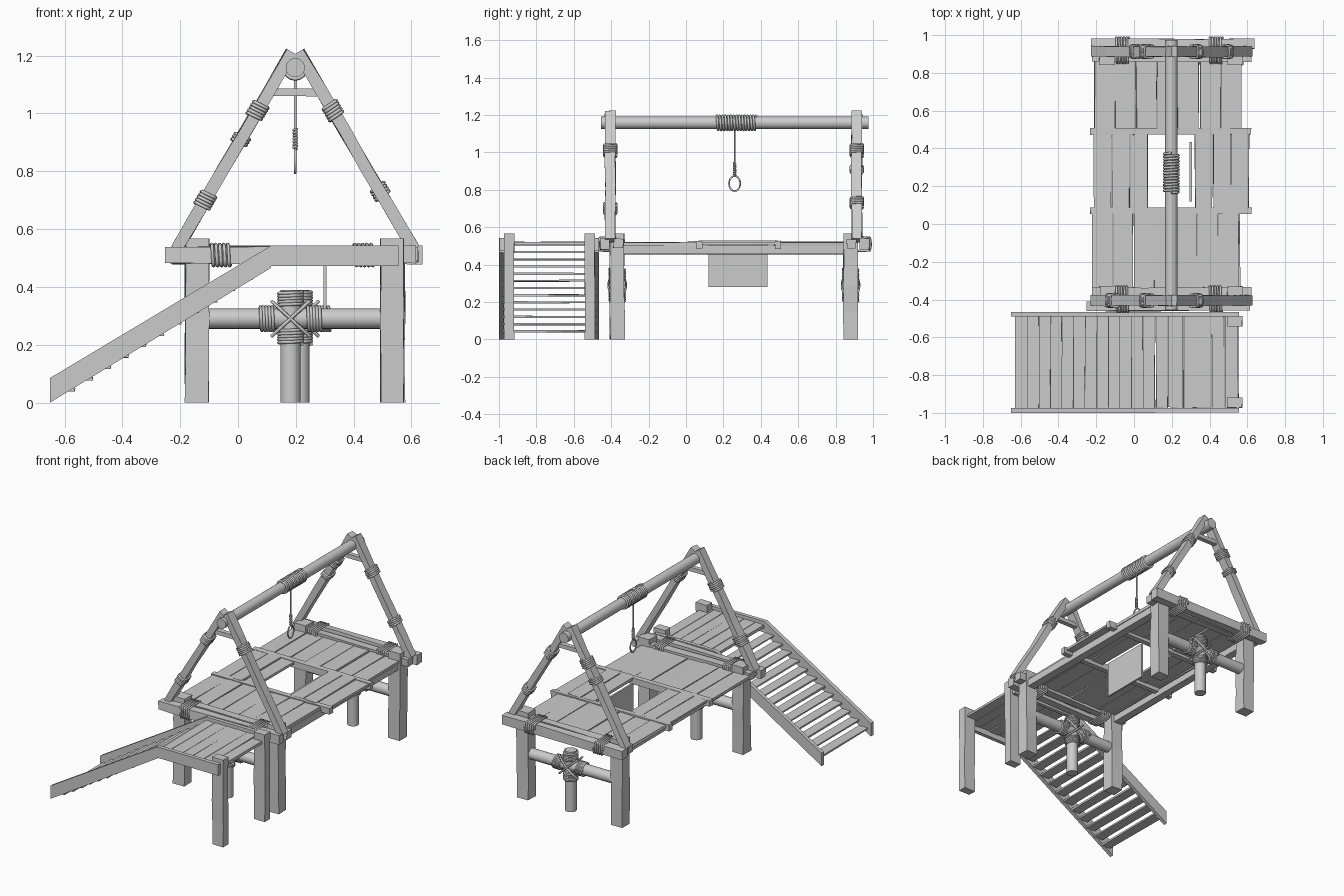
import bpy, bmesh, math, random
from mathutils import Vector as V

if "Cube" in bpy.data.objects:
    bpy.data.objects.remove(bpy.data.objects["Cube"])

random.seed(4)


def mesh_obj(name, bm):
    bmesh.ops.recalc_face_normals(bm, faces=bm.faces)
    me = bpy.data.meshes.new(name)
    bm.to_mesh(me)
    bm.free()
    ob = bpy.data.objects.new(name, me)
    bpy.context.collection.objects.link(ob)
    return ob


def beam(name, p0, p1, side, w, h, j=0.003, cuts=0):
    """Rough-hewn timber from p0 to p1; w is measured along 'side', h across it."""
    p0, p1 = V(p0), V(p1)
    d = (p1 - p0).normalized()
    s = V(side).normalized()
    t = d.cross(s).normalized()
    bm = bmesh.new()
    rings = []
    for i in range(cuts + 2):
        p = p0.lerp(p1, i / (cuts + 1))
        ring = []
        for a, b in ((-1, -1), (1, -1), (1, 1), (-1, 1)):
            r = random.uniform
            co = p + s * (a * w / 2 + r(-j, j)) + t * (b * h / 2 + r(-j, j))
            ring.append(bm.verts.new(co))
        rings.append(ring)
    for a, b in zip(rings, rings[1:]):
        for k in range(4):
            bm.faces.new((a[k], a[(k + 1) % 4], b[(k + 1) % 4], b[k]))
    bm.faces.new(rings[0])
    bm.faces.new(rings[-1])
    return mesh_obj(name, bm)


def box(name, x, y, z, j=(0, 0, 0)):
    bm = bmesh.new()
    bmesh.ops.create_cube(bm, size=1)
    for v in bm.verts:
        for k, (lo, hi) in enumerate((x, y, z)):
            v.co[k] = (hi if v.co[k] > 0 else lo) + random.uniform(-j[k], j[k])
    return mesh_obj(name, bm)


def log(name, p0, p1, r):
    p0, p1 = V(p0), V(p1)
    bpy.ops.mesh.primitive_cylinder_add(vertices=20, radius=r, depth=(p1 - p0).length,
                                        location=(p0 + p1) / 2)
    ob = bpy.context.object
    ob.name = name
    ob.rotation_mode = 'QUATERNION'
    ob.rotation_quaternion = (p1 - p0).to_track_quat('Z', 'Y')
    bpy.ops.object.shade_smooth_by_angle()


def rope(name, pts, r=0.006, cyclic=False):
    cu = bpy.data.curves.new(name, 'CURVE')
    cu.dimensions = '3D'
    cu.bevel_depth = r
    cu.bevel_resolution = 1
    cu.use_fill_caps = True
    sp = cu.splines.new('POLY')
    sp.points.add(len(pts) - 1)
    for q, p in zip(sp.points, pts):
        q.co = (*p, 1)
    sp.use_cyclic_u = cyclic
    bpy.context.collection.objects.link(bpy.data.objects.new(name, cu))


def coil(name, c, u, v, ru, rv, length, turns, square=0.0, r=0.006):
    """Rope wound around the axis u x v; square > 0 follows a boxy section."""
    c, u, v = V(c), V(u).normalized(), V(v).normalized()
    w = u.cross(v)
    n = 16 * turns
    pts = []
    for i in range(n + 1):
        a = i / 16 * math.tau
        ca, sa = math.cos(a), math.sin(a)
        k = 1 / max(abs(ca), abs(sa)) ** square
        pts.append(c + u * ru * k * ca + v * rv * k * sa + w * length * (i / n - 0.5))
    rope(name, pts, r)


X, Y, Z = V((1, 0, 0)), V((0, 1, 0)), V((0, 0, 1))
CX = 0.198

# main posts
for x in (-0.142, 0.535):
    for y in (-0.368, 0.88):
        beam("main_post", (x, y, 0), (x, y, 0.568), X, 0.082, 0.076, 0.003, 3)

# long side bearers under the deck
for x in (-0.145, 0.535):
    beam("side_bearer", (x, -0.40, 0.478), (x, 0.91, 0.478), X, 0.05, 0.045)

# deck planks in three rows, with the trapdoor opening in the middle one
rows = (("front", -0.41, 0.06, ((-0.225, 0.556, 7),)),
        ("middle", 0.07, 0.49, ((-0.215, 0.075, 3), (0.32, 0.61, 3))),
        ("rear", 0.49, 0.885, ((-0.212, 0.57, 7),)))
for row, y0, y1, spans in rows:
    for a, b, n in spans:
        w = (b - a) / n
        for i in range(n):
            dz = random.uniform(0, 0.006) + (0.004 if row == "middle" else 0)
            box(row + "_deck_plank", (a + i * w + 0.002, a + (i + 1) * w - 0.002), (y0, y1),
                (0.502 + dz, 0.518 + dz), (0.003, 0.006, 0.002))

# cross battens at the plank seams
for y in (0.07, 0.49):
    box("deck_batten", (-0.23, 0.62), (y - 0.017, y + 0.017), (0.485, 0.527), (0.005, 0.003, 0.002))

# hanging trapdoor
box("trapdoor", (0.295, 0.307), (0.12, 0.435), (0.28, 0.51))

# end beams, A-frames, lashings and underframe for both ends
ends = (("front", -1, -0.435, -0.362, -0.405, -0.368, 0.182),
        ("rear", 1, 0.955, 0.885, 0.913, 0.88, 0.213))
for end, out, yo, yi, ya, yp, px in ends:
    shift = 0.012 * out
    beam(end + "_outer_beam", (-0.24 + shift, yo, 0.51), (0.627 + shift, yo, 0.51), Y, 0.05, 0.06, 0.004, 2)
    beam(end + "_inner_beam", (-0.222, yi, 0.512), (0.622, yi, 0.512), Y, 0.05, 0.048, 0.004, 2)
    for x in (-0.06, 0.435):
        coil(end + "_beam_lashing", (x, (yo + yi) / 2, 0.51), Y, Z, 0.068, 0.037, 0.07, 5, 0.8)

    for s in (-1, 1):
        foot = V((CX + s * 0.41, ya, 0.53))
        tip = V((CX + s * 0.012, ya, 1.213))
        beam(end + "_a_frame_leg", foot, tip, Y, 0.056, 0.04, 0.003, 4)
        d = (tip - foot).normalized()
        wraps = {("front", -1): ((1.01, 5), (0.70, 5)), ("front", 1): ((1.01, 5),),
                 ("rear", -1): ((1.01, 5), (0.91, 3)), ("rear", 1): ((1.01, 5), (0.73, 4))}
        for z, turns in wraps[(end, s)]:
            c = foot.lerp(tip, (z - foot.z) / (tip.z - foot.z))
            coil(end + "_leg_lashing", c, Y, d.cross(Y), 0.034, 0.027, 0.011 * turns, turns, 0.7)
    beam(end + "_collar_tie", (0.115, ya, 1.073), (0.281, ya, 1.073), Y, 0.03, 0.026, 0.001)

    # round cross log and stub post with square lashing
    log(end + "_cross_log", (-0.13, yp, 0.29), (0.52, yp, 0.29), 0.035)
    log(end + "_stub_post", (px, yp, 0), (px, yp, 0.39), 0.035)
    for s in (-1, 1):
        coil(end + "_log_lashing", (px + s * 0.082, yp, 0.29), Y, Z, 0.041, 0.041, 0.05, 5)
        coil(end + "_post_lashing", (px, yp, 0.292 + s * 0.065), X, Y, 0.041, 0.041, 0.05, 5)
        for k in (-1, 1):
            for o in (-0.006, 0.006):
                pts = [(px + t * 0.06 + o * k, yp + s * (0.047 - 0.022 * t * t), 0.29 + k * t * 0.055 + o)
                       for t in (-1, -0.6, 0, 0.6, 1)]
                rope(end + "_cross_lashing", pts)

# ridge pole with its rope winding
log("ridge_pole", (CX, -0.455, 1.158), (CX, 0.975, 1.158), 0.033)
coil("ridge_winding", (CX, 0.27, 1.158), Z, X, 0.038, 0.038, 0.21, 14, 0, 0.007)

# hanging rope with knot and loop
rope("hanging_rope", [(CX, 0.26, 1.13), (CX, 0.26, 0.87)], 0.005)
coil("rope_knot", (CX, 0.26, 0.912), X, Y, 0.006, 0.006, 0.07, 7, 0, 0.004)
rope("rope_loop", [(CX, 0.26 + 0.03 * math.cos(i * math.tau / 20), 0.834 + 0.04 * math.sin(i * math.tau / 20))
                   for i in range(20)], 0.005, True)

# landing: posts, rails and planks
for y, hw in ((-0.945, 0.027), (-0.515, 0.027)):
    beam("landing_post", (0.533, y, 0), (0.533, y, 0.568), X, 0.08, 2 * hw, 0.002, 3)
for y0, y1 in ((-0.998, -0.973), (-0.49, -0.466)):
    box("landing_rail", (0.115, 0.555), (y0, y1), (0.472, 0.543))
edges = (0.115, 0.18, 0.26, 0.335, 0.41, 0.48, 0.555)
for a, b in zip(edges, edges[1:]):
    box("landing_plank", (a + 0.002, b - 0.002), (-0.972, -0.475), (0.505, 0.522), (0.003, 0.005, 0.002))

# stair stringers
for y0, y1 in ((-1.0, -0.973), (-0.49, -0.466)):
    bm = bmesh.new()
    prof = ((-0.65, 0.0), (0.115, 0.466), (0.115, 0.543), (-0.65, 0.085))
    face = bm.faces.new([bm.verts.new((x, y0, z)) for x, z in prof])
    ext = bmesh.ops.extrude_face_region(bm, geom=[face])
    bmesh.ops.translate(bm, vec=(0, y1 - y0, 0),
                        verts=[e for e in ext["geom"] if isinstance(e, bmesh.types.BMVert)])
    mesh_obj("stair_stringer", bm)

# stair treads
for i in range(12):
    x, z = -0.595 + i * 0.0612, 0.044 + i * 0.0385
    box("stair_tread", (x - 0.032, x + 0.032), (-0.978, -0.484), (z - 0.005, z + 0.005), (0.003, 0, 0.002))
